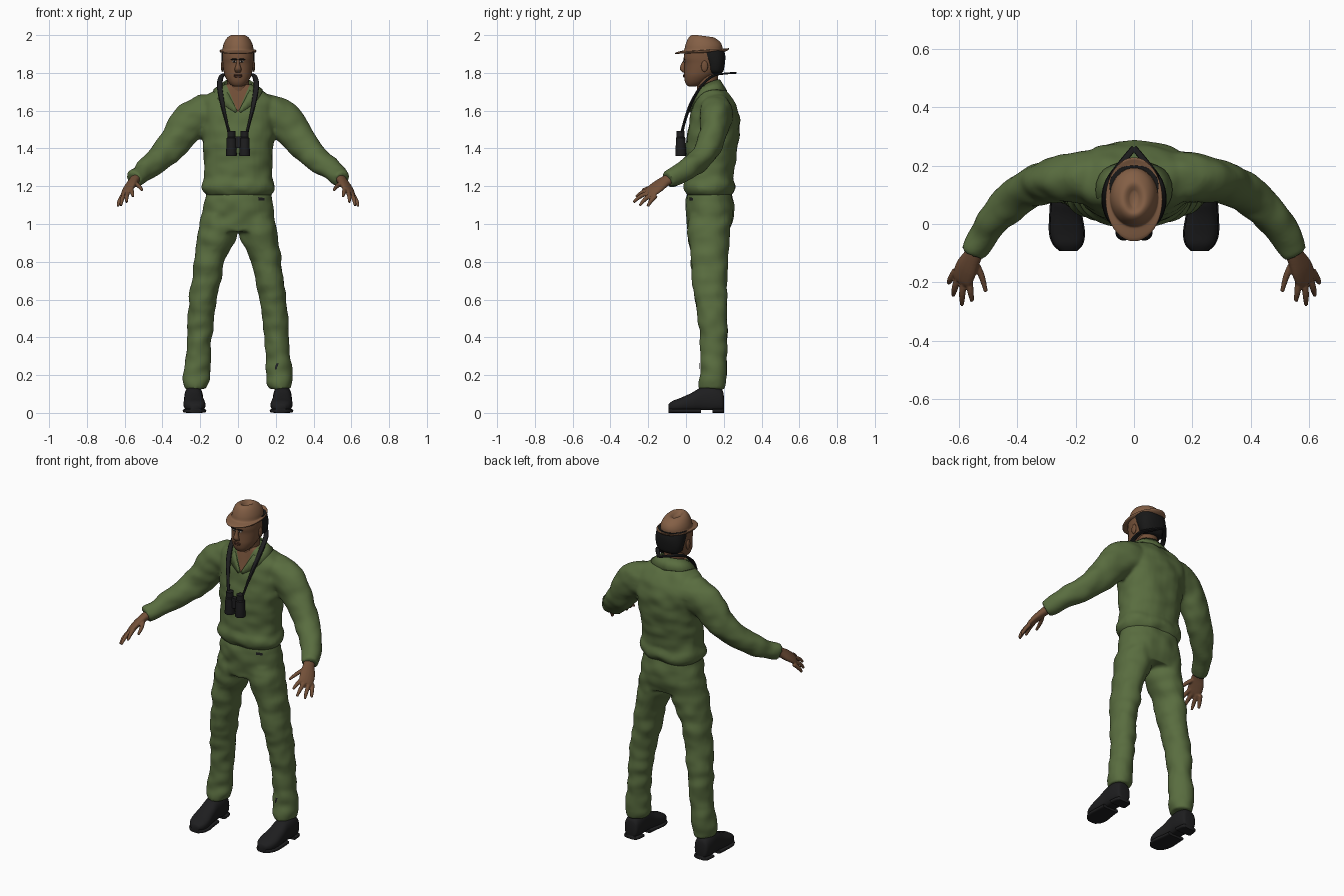
import bpy, bmesh, math
from mathutils import Vector, noise

cube = bpy.data.objects.get("Cube")
if cube:
    bpy.data.objects.remove(cube, do_unlink=True)

X, Y, Z = Vector((1, 0, 0)), Vector((0, 1, 0)), Vector((0, 0, 1))


def material(name, r, g, b):
    mat = bpy.data.materials.new(name)
    mat.use_nodes = True
    mat.diffuse_color = (r, g, b, 1)
    shader = mat.node_tree.nodes["Principled BSDF"]
    shader.inputs["Base Color"].default_value = (r, g, b, 1)
    shader.inputs["Roughness"].default_value = 0.8
    return mat


GREEN = material("olive_green_cloth", .1, .152, .05)
SKIN = material("brown_skin", .17, .08, .04)
LIP = material("dark_lip", .1, .04, .025)
FELT = material("tan_felt", .23, .115, .06)
BLACK = material("black_leather", .013, .013, .014)
HAIR = material("black_hair", .009, .009, .009)
WHITE = material("eye_white", .4, .36, .32)


def spline(rows, sub):
    """Catmull-Rom interpolation of equal-length tuples."""
    out = []
    for i in range(len(rows) - 1):
        quad = [rows[max(0, min(len(rows) - 1, i + k))] for k in (-1, 0, 1, 2)]
        for s in range(sub):
            t = s / sub
            out.append([b + t / 2 * (c - a + t * (2 * a - 5 * b + 4 * c - d + t * (3 * (b - c) + d - a)))
                        for a, b, c, d in zip(*quad)])
    return out + [list(rows[-1])]


def loft(bm, rings, ref=Y, axis=None, segs=24, power=1.0, sub=4):
    """Rings are (x, y, z, radius along ref, radius across)."""
    rings = spline(rings, sub)
    centres = [Vector(r[:3]) for r in rings]
    loops = []
    for i, ring in enumerate(rings):
        t = axis or (centres[min(i + 1, len(rings) - 1)] - centres[max(i - 1, 0)]).normalized()
        u = (ref - t * ref.dot(t)).normalized()
        v = t.cross(u)
        loop = []
        for k in range(segs):
            c, s = (f(math.tau * k / segs) for f in (math.cos, math.sin))
            c, s = (math.copysign(abs(q) ** power, q) for q in (c, s))
            loop.append(bm.verts.new(centres[i] + u * c * ring[3] + v * s * ring[4]))
        loops.append(loop)
    for a, b in zip(loops, loops[1:]):
        for k in range(segs):
            bm.faces.new((a[k - 1], a[k], b[k], b[k - 1]))
    bm.faces.new(loops[0])
    bm.faces.new(loops[-1])


def flip(rings):
    return [(-r[0], *r[1:]) for r in rings]


def body(rows):
    """Rows of (z, half width, front y, back y) become upright rings."""
    return [(0, (f + b) / 2, z, (b - f) / 2, w) for z, w, f, b in rows]


def finish(name, bm, mat, voxel=0, smooth=4, angle=50):
    bmesh.ops.recalc_face_normals(bm, faces=bm.faces)
    mesh = bpy.data.meshes.new(name)
    bm.to_mesh(mesh)
    bm.free()
    obj = bpy.data.objects.new(name, mesh)
    bpy.context.collection.objects.link(obj)
    mesh.materials.append(mat)
    bpy.ops.object.select_all(action='DESELECT')
    obj.select_set(True)
    bpy.context.view_layer.objects.active = obj
    if voxel:
        mod = obj.modifiers.new("fuse", 'REMESH')
        mod.mode, mod.voxel_size = 'VOXEL', voxel
        soft = obj.modifiers.new("soften", 'SMOOTH')
        soft.iterations = smooth
        for m in ("fuse", "soften"):
            bpy.ops.object.modifier_apply(modifier=m)
    bpy.ops.object.shade_smooth_by_angle(angle=math.radians(angle))
    return obj


def wrinkle(obj, amount):
    normals = [v.normal.copy() for v in obj.data.vertices]
    for v, n in zip(obj.data.vertices, normals):
        v.co += n * amount * noise.noise(Vector((v.co.x * 12, v.co.y * 12, v.co.z * 16)))
    obj.data.update()
    bpy.context.view_layer.update()


def on_surface(obj, p, lift):
    _, loc, normal, _ = obj.closest_point_on_mesh(Vector(p))
    return loc + normal * lift


def ellipsoid(name, centre, size, mat):
    bm = bmesh.new()
    bmesh.ops.create_uvsphere(bm, u_segments=16, v_segments=10, radius=1)
    for v in bm.verts:
        v.co = Vector(c + q * s for c, q, s in zip(centre, v.co, size))
    return finish(name, bm, mat)


# Shirt: torso and both sleeves fused, with skin in the open neck
bm = bmesh.new()
loft(bm, body([(1.15, .17, .005, .24), (1.18, .193, -.012, .258), (1.21, .193, -.012, .26),
               (1.25, .182, 0, .25), (1.33, .18, 0, .262), (1.42, .188, 0, .275),
               (1.5, .195, .01, .283), (1.57, .2, .02, .283), (1.63, .2, .035, .265),
               (1.675, .175, .048, .235), (1.71, .125, .058, .205), (1.74, .075, .065, .18)]),
     axis=Z, segs=32, power=.85)
arm = [(.1, .16, 1.58, .09, .1), (.18, .16, 1.58, .09, .105), (.245, .155, 1.545, .08, .105),
       (.3, .145, 1.48, .073, .093), (.36, .12, 1.405, .068, .079), (.42, .075, 1.345, .064, .068),
       (.485, .01, 1.292, .056, .058), (.53, -.06, 1.252, .05, .05), (.552, -.098, 1.235, .046, .045)]
for sleeve in (arm, flip(arm)):
    loft(bm, sleeve)
shirt = finish("shirt", bm, GREEN, .01)
wrinkle(shirt, .009)
shirt.data.materials.append(SKIN)
bm = bmesh.new()
bm.from_mesh(shirt.data)
for side in (1, -1):
    front = [f for f in bm.faces if f.calc_center_median().y < .11 and f.calc_center_median().z > 1.55]
    geom = front + list({e for f in front for e in f.edges}) + list({v for f in front for v in f.verts})
    bmesh.ops.bisect_plane(bm, geom=geom, plane_co=(0, 0, 1.59), plane_no=(side, 0, -.42))
for f in bm.faces:
    c = f.calc_center_median()
    f.material_index = int(c.y < .11 and abs(c.x) < .42 * (c.z - 1.59))
bm.to_mesh(shirt.data)
bm.free()
bpy.context.view_layer.update()

# Collar: folded band from the nape to the bottom of the open neck
inner = [(0, .18, 1.765), (.06, .155, 1.762), (.077, .1, 1.74), (.052, .05, 1.69), (.004, .02, 1.6)]
outer = [(0, .22, 1.705), (.1, .18, 1.7), (.12, .1, 1.69), (.095, .03, 1.65), (.014, .02, 1.59)]
bm = bmesh.new()
strip = [(bm.verts.new(a), bm.verts.new(on_surface(shirt, b, .006)))
         for a, b in zip(spline(inner, 4), spline(outer, 4))]
for (a, b), (c, d) in zip(strip, strip[1:]):
    bm.faces.new((a, b, d, c))
collar = finish("collar", bm, GREEN)
collar.modifiers.new("both_sides", 'MIRROR')
collar.modifiers.new("cloth", 'SOLIDIFY').thickness = .008

# Trousers: hips and both legs fused
bm = bmesh.new()
loft(bm, body([(1.2, .165, .015, .235), (1.14, .177, 0, .247), (1.08, .187, 0, .255),
               (1.02, .2, .004, .247), (.96, .203, .01, .235)]), axis=Z, segs=32, power=.9)
leg = [(.1, .125, 1.05, .11, .09), (.11, .12, .95, .112, .103), (.126, .122, .88, .104, .094),
       (.153, .122, .8, .099, .08), (.167, .125, .7, .092, .077), (.186, .132, .6, .084, .073),
       (.197, .142, .5, .078, .069), (.205, .147, .4, .071, .067), (.213, .146, .3, .069, .068),
       (.22, .143, .2, .07, .071), (.221, .14, .165, .07, .07), (.225, .136, .125, .067, .058)]
for side in (leg, flip(leg)):
    loft(bm, side, axis=Z)
trousers = finish("trousers", bm, GREEN, .01)
wrinkle(trousers, .009)


# Small dark patches that follow the cloth
def patch(name, x, z, width, height):
    bm = bmesh.new()
    bmesh.ops.create_grid(bm, x_segments=5, y_segments=3, size=1)
    for v in bm.verts:
        v.co = on_surface(trousers, (x + v.co.x * width, 0, z + v.co.y * height), .004)
    finish(name, bm, BLACK)


patch("pocket_trim", .142, 1.135, .026, .009)
patch("shin_patch", .193, .25, .012, .022)

# Shoes with separate sole and heel
last = [(.235, .2, .055, .028, .035), (.235, .19, .065, .043, .058), (.235, .14, .072, .05, .07),
        (.235, .08, .07, .049, .064), (.234, .03, .056, .053, .05), (.23, -.03, .043, .058, .036),
        (.227, -.07, .036, .048, .028), (.225, -.093, .03, .026, .016)]
for label, shape in (("left", last), ("right", flip(last))):
    bm = bmesh.new()
    loft(bm, shape, ref=X, axis=Y, power=.8)
    for v in bm.verts:
        v.co.z = max(v.co.z, .014)
    finish(label + "_shoe", bm, BLACK)
    sole = [(x, y, .011, a + .004, .011) for x, y, z, a, b in shape]
    for part, rows in (("_heel", sole[:3]), ("_sole", sole[3:])):
        bm = bmesh.new()
        loft(bm, rows, ref=X, axis=Y, power=.5)
        finish(label + part, bm, BLACK)

# Hands: palm and five fingers fused
digits = {
    "thumb": [(.552, -.12, 1.222), (.524, -.175, 1.2), (.508, -.232, 1.18)],
    "index": [(.566, -.185, 1.185), (.561, -.23, 1.168), (.555, -.265, 1.145)],
    "middle": [(.583, -.185, 1.172), (.589, -.24, 1.147), (.59, -.278, 1.115)],
    "ring": [(.6, -.175, 1.16), (.614, -.218, 1.13), (.62, -.245, 1.097)],
    "little": [(.612, -.16, 1.15), (.628, -.187, 1.12), (.636, -.203, 1.093)]}
palm = [(.535, -.07, 1.248, .033, .028), (.553, -.11, 1.227, .034, .024),
        (.574, -.15, 1.198, .043, .021), (.588, -.185, 1.172, .042, .016), (.593, -.2, 1.162, .032, .01)]
for label, sign in (("left", 1), ("right", -1)):
    bm = bmesh.new()
    across = Vector((.05 * sign, .025, -.035))
    mirror = flip if sign < 0 else list
    loft(bm, mirror(palm), ref=across, segs=16)
    for path in digits.values():
        rows = [(*p, r, r) for p, r in zip(path, (.0125, .0115, .007))]
        loft(bm, mirror(rows), ref=across, segs=10)
    finish(label + "_hand", bm, SKIN, .004, 2)

# Neck and head
bm = bmesh.new()
loft(bm, [(0, .125, 1.64, .06, .062), (0, .115, 1.72, .057, .058), (0, .11, 1.82, .06, .058)], axis=Z)
finish("neck", bm, SKIN)
bm = bmesh.new()
loft(bm, body([(1.728, .02, .015, .05), (1.735, .036, .004, .075), (1.755, .054, -.006, .11),
               (1.785, .07, -.01, .15), (1.815, .077, -.009, .18), (1.85, .081, -.008, .195),
               (1.88, .083, -.012, .2), (1.92, .08, -.002, .195), (1.95, .06, .03, .17)]),
     axis=Z, segs=32, power=.92)
head = finish("head", bm, SKIN)
bm = bmesh.new()
loft(bm, body([(1.795, .055, .13, .185), (1.81, .075, .112, .198), (1.85, .086, .1, .206),
               (1.89, .088, .075, .208), (1.925, .084, .06, .2)]), axis=Z, power=.85)
finish("hair", bm, HAIR)
bm = bmesh.new()
loft(bm, [(0, -.004, 1.87, .008, .008), (0, -.014, 1.845, .012, .01),
          (0, -.018, 1.82, .015, .018), (0, -.008, 1.803, .01, .014)], axis=Z, segs=12)
finish("nose", bm, SKIN)
bpy.context.view_layer.update()
for name, z, depth, wide, tall, mat in (("upper_lip", 1.787, .006, .024, .005, LIP),
                                       ("lower_lip", 1.778, .006, .021, .006, LIP)):
    ellipsoid(name, on_surface(head, (0, -.05, z), 0), (wide, depth, tall), mat)
for label, s in (("left", 1), ("right", -1)):
    for name, z, size, mat in (("_eye", 1.851, (.013, .004, .005), WHITE),
                               ("_iris", 1.851, (.005, .006, .005), HAIR),
                               ("_eyebrow", 1.868, (.02, .005, .004), HAIR)):
        ellipsoid(label + name, on_surface(head, (.034 * s, -.05, z), 0), size, mat)
    ellipsoid(label + "_ear", (.083 * s, .098, 1.835), (.008, .018, .03), SKIN)

# Hat: creased crown on an oval brim, dipped in front and raised behind
bm = bmesh.new()
loft(bm, [(0, y, z, ry, rx) for y, z, ry, rx in (
    (.085, 1.903, .05, .04), (.085, 1.904, .105, .08), (.085, 1.906, .139, .095),
    (.085, 1.914, .141, .097), (.09, 1.917, .112, .086), (.092, 1.923, .101, .082),
    (.094, 1.945, .098, .079), (.094, 1.972, .088, .069), (.09, 1.993, .07, .053),
    (.088, 2, .05, .034), (.086, 1.982, .025, .012))], axis=Z, segs=40, sub=3)
for v in bm.verts:
    back = (v.co.y - .085) / .14
    reach = math.hypot(back, v.co.x / .097)
    if v.co.z < 1.925:
        v.co.z += max(0, reach - .75) * (.045 * back + .02)
    else:
        v.co.z -= (v.co.z - 1.925) * 1.8 * max(0, v.co.y - .06)
finish("hat", bm, FELT)

# Binoculars on a neck strap
bm = bmesh.new()
strap = [(0, .262, 1.8, .005, .01), (.045, .205, 1.796, .005, .012), (.085, .145, 1.785, .006, .014),
         (.097, .085, 1.735, .007, .015), (.086, .032, 1.65, .006, .014),
         (.066, -.002, 1.56, .005, .009), (.048, -.022, 1.485, .005, .009)]
for side in (strap, flip(strap)):
    loft(bm, side, ref=Z, segs=8, power=.6)
finish("neck_strap", bm, BLACK)
barrel = [(.035, -.028, z, r, r) for z, r in ((1.36, .028), (1.365, .029), (1.42, .026),
                                              (1.455, .025), (1.46, .021), (1.492, .021))]
for label, shape in (("left", barrel), ("right", flip(barrel))):
    bm = bmesh.new()
    loft(bm, shape, axis=Z, sub=1)
    finish(label + "_barrel", bm, BLACK, angle=35)
bm = bmesh.new()
bmesh.ops.create_cube(bm, size=1)
for v in bm.verts:
    v.co = Vector((v.co.x * .04, v.co.y * .026 - .028, v.co.z * .06 + 1.432))
finish("barrel_bridge", bm, BLACK, angle=35)
